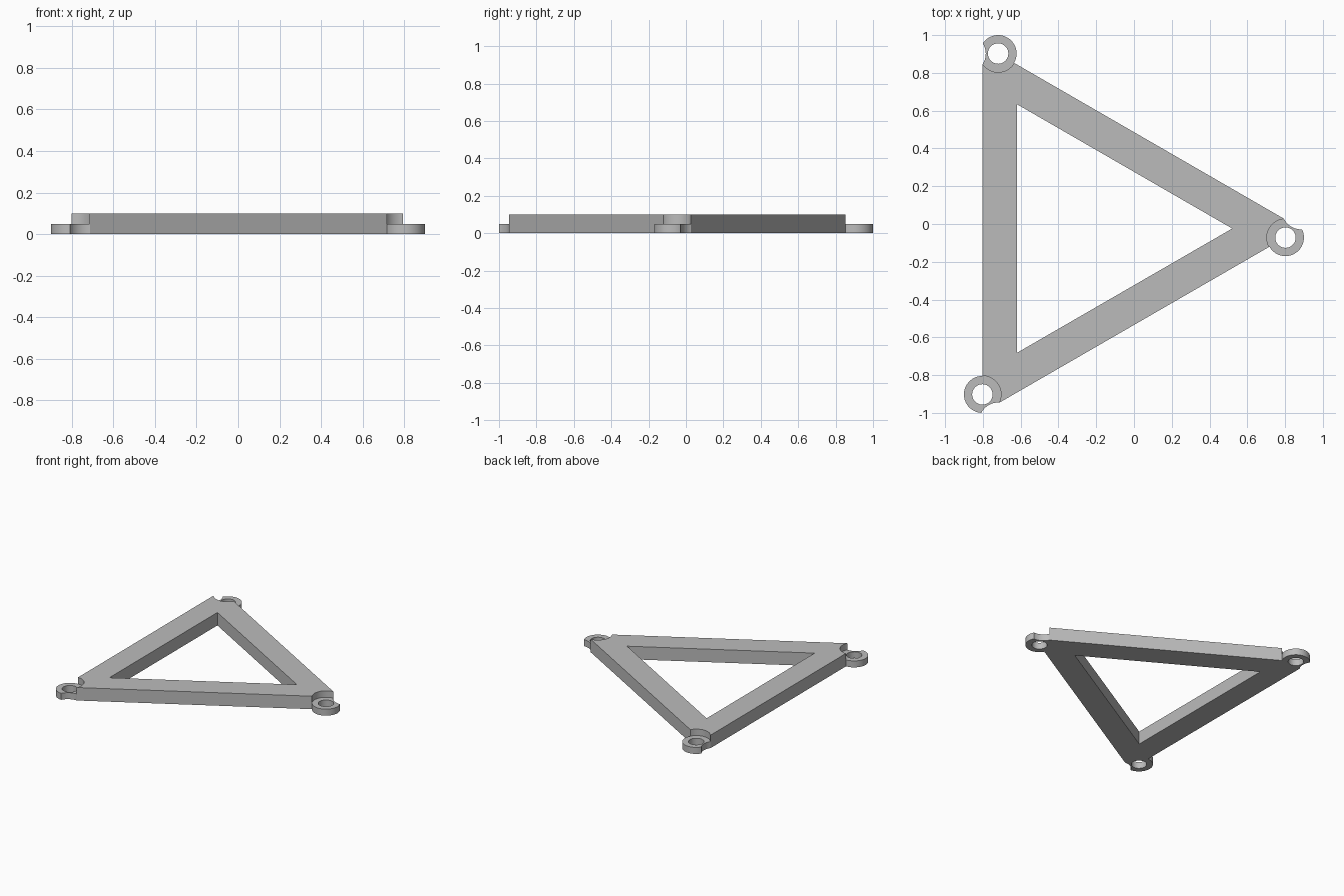
import bpy, bmesh
from math import cos, sin, pi, radians

cube = bpy.data.objects.get("Cube")
if cube:
    bpy.data.objects.remove(cube, do_unlink=True)

CENTRE = (-0.24, -0.024)
HEIGHT = 0.1
EAR_HEIGHT = HEIGHT / 2
EAR_RADIUS = 0.0977

grey = bpy.data.materials.new("plain grey")
grey.use_nodes = True
grey.diffuse_color = (0.5, 0.5, 0.5, 1)
grey.node_tree.nodes["Principled BSDF"].inputs["Base Color"].default_value = (0.5, 0.5, 0.5, 1)


def prism(name, centre, radius, z0, z1, sides=64):
    """Upright regular prism with its first corner towards +x."""
    bm = bmesh.new()
    ring = [bm.verts.new((centre[0] + radius * cos(2 * pi * i / sides),
                          centre[1] + radius * sin(2 * pi * i / sides), z0))
            for i in range(sides)]
    base = bm.faces.new(ring)
    top = bmesh.ops.extrude_face_region(bm, geom=[base])["geom"]
    bmesh.ops.translate(bm, vec=(0, 0, z1 - z0),
                        verts=[v for v in top if isinstance(v, bmesh.types.BMVert)])
    bmesh.ops.recalc_face_normals(bm, faces=bm.faces)
    mesh = bpy.data.meshes.new(name)
    bm.to_mesh(mesh)
    bm.free()
    mesh.materials.append(grey)
    obj = bpy.data.objects.new(name, mesh)
    bpy.context.collection.objects.link(obj)
    return obj


def combine(target, tool, operation):
    """Apply a boolean and discard the tool."""
    mod = target.modifiers.new("boolean", 'BOOLEAN')
    mod.operation, mod.solver, mod.object = operation, 'EXACT', tool
    bpy.context.view_layer.objects.active = target
    bpy.ops.object.modifier_apply(modifier=mod.name)
    bpy.data.objects.remove(tool, do_unlink=True)


def corner_points(distance, degrees):
    """Three points spaced evenly around the frame centre."""
    angles = [radians(degrees + 120 * k) for k in range(3)]
    return [(CENTRE[0] + distance * cos(a), CENTRE[1] + distance * sin(a)) for a in angles]


# Triangular frame with a triangular opening
frame = prism("triangle_frame", CENTRE, 1.124, 0, HEIGHT, sides=3)
combine(frame, prism("opening_cutter", CENTRE, 0.76, -0.1, 0.2, sides=3), 'DIFFERENCE')

# Half-height ears with a screw hole, a recess above and a notch beside
for ear, notch in zip(corner_points(1.043, -2.64), corner_points(1.128, 4.86)):
    combine(frame, prism("ear", ear, EAR_RADIUS, 0, EAR_HEIGHT + 0.01), 'UNION')
    combine(frame, prism("recess_cutter", ear, EAR_RADIUS + 0.001, EAR_HEIGHT, 0.2), 'DIFFERENCE')
    combine(frame, prism("hole_cutter", ear, 0.054, -0.1, 0.2), 'DIFFERENCE')
    combine(frame, prism("notch_cutter", notch, 0.1, -0.1, 0.2), 'DIFFERENCE')

# Smooth the round walls, keep the edges sharp
bpy.ops.object.select_all(action='DESELECT')
frame.select_set(True)
bpy.context.view_layer.objects.active = frame
bpy.ops.object.shade_smooth_by_angle(angle=radians(30))
